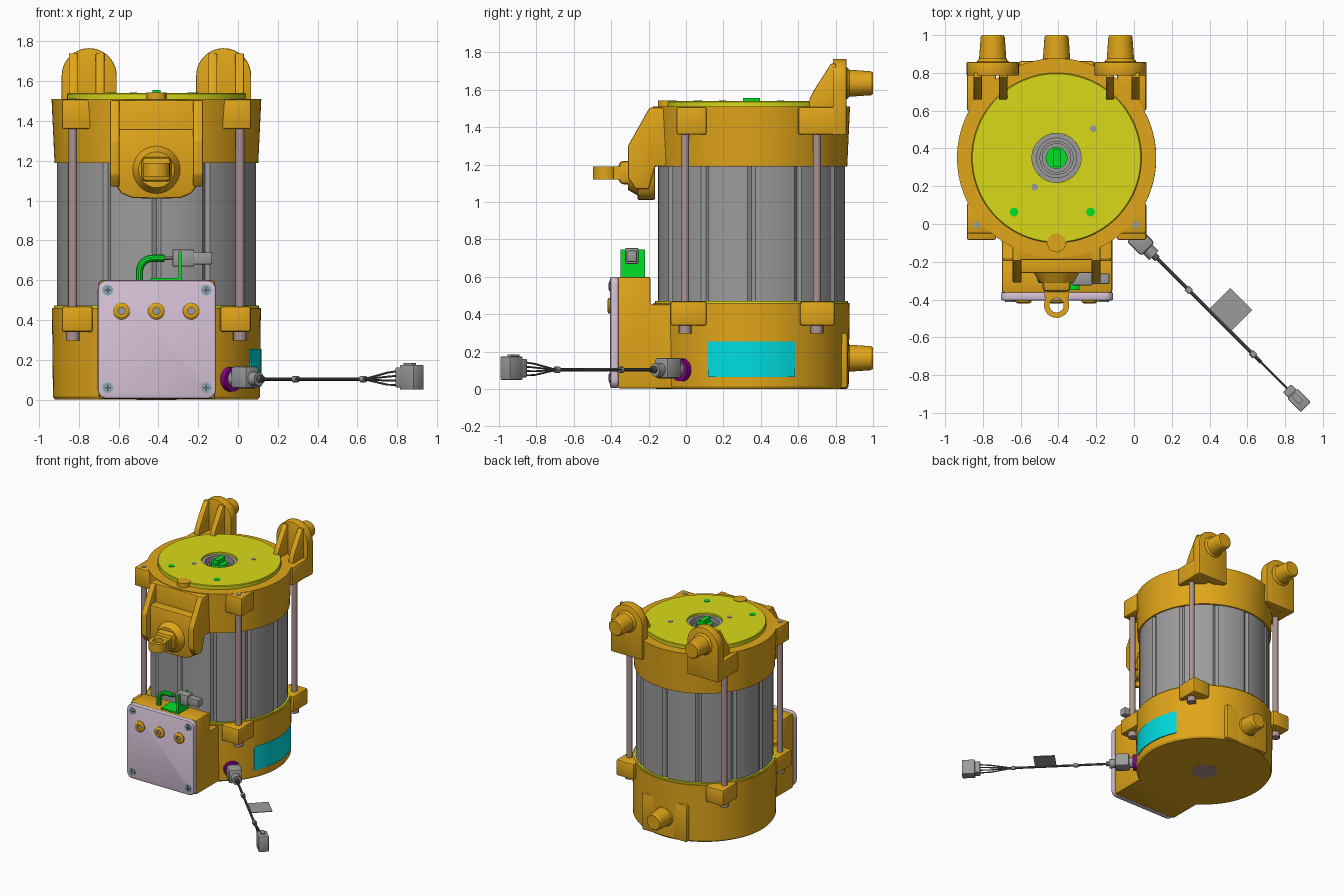
import bpy, bmesh, math
from mathutils import Vector, Matrix

if "Cube" in bpy.data.objects:
    bpy.data.objects.remove(bpy.data.objects["Cube"])

CX, CY = -0.41, 0.35          # main motor axis
S = math.sqrt(0.5)


def mat(name, r, g, b):
    m = bpy.data.materials.new(name)
    m.diffuse_color = (r, g, b, 1)
    m.use_nodes = True
    m.node_tree.nodes["Principled BSDF"].inputs["Base Color"].default_value = m.diffuse_color
    return m


ORANGE = mat("orange", 0.75, 0.38, 0.01)
YELLOW = mat("yellow", 0.70, 0.70, 0.01)
PINK = mat("pink", 0.68, 0.54, 0.68)
GREEN = mat("green", 0.0, 0.75, 0.02)
CYAN = mat("cyan", 0.0, 0.72, 0.75)
PURPLE = mat("purple", 0.25, 0.0, 0.25)
ROD = mat("rod", 0.42, 0.29, 0.28)
STEEL = mat("steel", 0.33, 0.33, 0.33)
DARK = mat("dark", 0.10, 0.10, 0.10)
SCREW = mat("screw", 0.25, 0.40, 0.48)


def finish(name, bm, m, bevel=0, seg=2):
    bmesh.ops.remove_doubles(bm, verts=bm.verts, dist=1e-5)
    bmesh.ops.recalc_face_normals(bm, faces=bm.faces)
    if bevel:
        edges = [e for e in bm.edges if e.calc_face_angle(0) > 0.5]
        bmesh.ops.bevel(bm, geom=edges, offset=bevel, segments=seg, profile=0.5, affect='EDGES')
    me = bpy.data.meshes.new(name)
    bm.to_mesh(me)
    bm.free()
    ob = bpy.data.objects.new(name, me)
    bpy.context.collection.objects.link(ob)
    if m:
        me.materials.append(m)
    return ob


def prism(name, pts, axis, lo, hi, m, bevel=0):
    put = {'x': lambda a, b, t: (t, a, b), 'y': lambda a, b, t: (a, t, b), 'z': lambda a, b, t: (a, b, t)}[axis]
    bm = bmesh.new()
    A = [bm.verts.new(put(a, b, lo)) for a, b in pts]
    B = [bm.verts.new(put(a, b, hi)) for a, b in pts]
    bm.faces.new(A)
    bm.faces.new(B[::-1])
    for i in range(len(pts)):
        j = (i + 1) % len(pts)
        bm.faces.new((A[i], A[j], B[j], B[i]))
    return finish(name, bm, m, bevel)


def box(name, c, size, m, bevel=0, rot=0):
    bm = bmesh.new()
    bmesh.ops.create_cube(bm, size=1, matrix=Matrix.Translation(c) @ Matrix.Rotation(rot, 4, 'Z')
                          @ Matrix.Diagonal((*size, 1)))
    return finish(name, bm, m, bevel)


def span(name, x, y, z, m, bevel=0):
    return box(name, [(a + b) / 2 for a, b in (x, y, z)], [b - a for a, b in (x, y, z)], m, bevel)


def lathe(name, prof, origin, m, axis=(0, 0, 1), seg=32, closed=False):
    rot = Vector((0, 0, 1)).rotation_difference(Vector(axis)).to_matrix().to_4x4()
    M = Matrix.Translation(origin) @ rot
    bm = bmesh.new()
    rings = [[bm.verts.new(M @ Vector((r * math.cos(2 * math.pi * i / seg), r * math.sin(2 * math.pi * i / seg), h)))
              for i in range(seg)] for r, h in prof]
    pairs = list(zip(rings, rings[1:])) + ([(rings[-1], rings[0])] if closed else [])
    for a, b in pairs:
        for i in range(seg):
            j = (i + 1) % seg
            bm.faces.new((a[i], a[j], b[j], b[i]))
    return finish(name, bm, m)


def rod(name, p, q, r, m, seg=20):
    d = Vector(q) - Vector(p)
    return lathe(name, [(0, 0), (r, 0), (r, d.length), (0, d.length)], p, m, d, seg)


def tube(name, pts, r, m):
    cu = bpy.data.curves.new(name, 'CURVE')
    cu.dimensions = '3D'
    cu.bevel_depth, cu.bevel_resolution, cu.use_fill_caps = r, 3, True
    sp = cu.splines.new('POLY')
    sp.points.add(len(pts) - 1)
    for p, c in zip(sp.points, pts):
        p.co = (*c, 1)
    cu.materials.append(m)
    ob = bpy.data.objects.new(name, cu)
    bpy.context.collection.objects.link(ob)


# main housings and slotted stator
lathe("lower_housing", [(0, 0), (0.51, 0), (0.52, 0.015), (0.525, 0.46), (0, 0.46)], (CX, CY, 0), ORANGE, seg=96)
lathe("lower_rim_seal", [(0.49, 0.45), (0.515, 0.45), (0.515, 0.472), (0.49, 0.472)], (CX, CY, 0), YELLOW, seg=96, closed=True)
lathe("upper_housing", [(0, 1.19), (0.512, 1.19), (0.527, 1.51), (0.13, 1.51), (0.13, 1.42), (0, 1.42)],
      (CX, CY, 0), ORANGE, seg=96)
ring = []
for i in range(144):
    r, a = (0.486 if i % 12 == 0 else 0.5), math.radians(2.5 * i)
    ring.append((CX + r * math.cos(a), CY + r * math.sin(a)))
prism("stator", ring, 'z', 0.44, 1.2, STEEL)
lathe("bottom_cap", [(0, 0.01), (0.1, 0.01), (0.1, -0.001), (0, -0.001)], (CX, CY, 0), ROD)

# top plate, bearing, shaft and plugs
lathe("top_plate", [(0.13, 1.5), (0.45, 1.5), (0.45, 1.535), (0.445, 1.54), (0.13, 1.54)], (CX, CY, 0), YELLOW, seg=96, closed=True)
lathe("bearing", [(0, 1.43), (0.075, 1.43), (0.075, 1.49), (0.09, 1.49), (0.09, 1.475), (0.105, 1.475),
                  (0.105, 1.525), (0.13, 1.525), (0.13, 1.41), (0, 1.41)], (CX, CY, 0), STEEL, seg=48)
rod("shaft", (CX, CY, 1.42), (CX, CY, 1.52), 0.058, GREEN)
span("shaft_key", (CX - 0.02, CX + 0.02), (CY - 0.045, CY + 0.045), (1.51, 1.555), GREEN)
for x in (-0.635, -0.23):
    rod("plate_plug", (x, 0.063, 1.53), (x, 0.063, 1.544), 0.023, GREEN)
for x, y in ((-0.215, 0.505), (-0.525, 0.195)):
    rod("plate_screw", (x, y, 1.53), (x, y, 1.543), 0.018, STEEL)
rod("front_key_boss", (CX, -0.1, 1.5), (CX, -0.1, 1.543), 0.05, ORANGE)

# corner lugs, tie rods and nuts
for s in (-1, 1):
    xo, xi, xr = CX + s * 0.475, CX + s * 0.32, CX + s * 0.42
    xs = (min(xo, xi), max(xo, xi))
    for y, up, low in ((-0.005, (-0.05, 0.11), (-0.085, 0.11)), (0.70, (0.6, 0.855), (0.61, 0.795))):
        span("upper_lug", xs, up, (1.36, 1.508), ORANGE, 0.01)
        span("lower_lug", xs, low, (0.34, 0.468), ORANGE, 0.012)
        rod("tie_rod", (xr, y, 0.33), (xr, y, 1.4), 0.022, ROD)
        rod("tie_nut", (xr, y, 0.298), (xr, y, 0.345), 0.034, ROD, 16)
        rod("rod_end", (xr, y, 1.5), (xr, y, 1.512), 0.018, STEEL)

# tapered mounting pins: two upper ears and one low pad
PIN = [(0, -0.02), (0.085, -0.02), (0.085, 0), (0.072, 0.015), (0.064, 0.13), (0.056, 0.14), (0, 0.14)]
for s in (-1, 1):
    ex = CX + s * 0.338
    arc = [(ex + 0.138 * math.cos(math.pi * i / 20), 1.628 + 0.138 * math.sin(math.pi * i / 20)) for i in range(21)]
    prism("rear_ear", [(ex - 0.138, 1.36), (ex + 0.138, 1.36)] + arc, 'y', 0.785, 0.858, ORANGE, 0.006)
    for dx in (-0.08, 0.055):
        prism("ear_rib", [(0.8, 1.45), (0.655, 1.45), (0.66, 1.55), (0.685, 1.6), (0.775, 1.74), (0.8, 1.74)],
              'x', ex - s * dx - 0.022, ex - s * dx + 0.022, ORANGE, 0.006)
    lathe("rear_pin", PIN, (ex, 0.86, 1.635), ORANGE, (0, 1, 0))
span("low_pin_pad", (CX - 0.2, CX + 0.2), (0.6, 0.863), (0.004, 0.3), ORANGE, 0.012)
lathe("low_rear_pin", PIN, (CX, 0.86, 0.165), ORANGE, (0, 1, 0))

# front hanging bracket with eye
half = [(0.0, 1.01), (0.12, 1.013), (0.175, 1.035), (0.208, 1.08), (0.226, 1.15), (0.232, 1.36)]
outline = [(CX + x, z) for x, z in half] + [(CX - x, z) for x, z in half[:0:-1]]
prism("front_bracket_plate", outline, 'y', -0.26, -0.165, ORANGE, 0.012)
span("front_bracket_back", (CX - 0.2, CX + 0.2), (-0.19, 0.0), (1.2, 1.505), ORANGE, 0.01)
for s in (-1, 1):
    a, b = sorted((CX + s * 0.185, CX + s * 0.233))
    prism("front_bracket_rib", [(-0.05, 1.505), (-0.195, 1.505), (-0.215, 1.47), (-0.31, 1.3), (-0.31, 1.13),
                                (-0.27, 1.07), (-0.2, 1.07), (-0.165, 1.19), (-0.05, 1.19)], 'x', a, b, ORANGE, 0.008)
lathe("eye_boss_base", [(0, 0), (0.125, 0), (0.09, 0.06), (0, 0.06)], (CX, -0.25, 1.155), ORANGE, (0, -1, 0))
span("eye_boss", (CX - 0.075, CX + 0.075), (-0.36, -0.2), (1.095, 1.22), ORANGE, 0.025)
span("eye_neck", (CX - 0.065, CX + 0.065), (-0.388, -0.3), (1.12, 1.19), ORANGE)
lathe("eye_ring", [(0.038, -0.035), (0.067, -0.035), (0.067, 0.035), (0.038, 0.035)], (CX, -0.43, 1.155), ORANGE, closed=True)

# terminal box, cover, screws and glands
prism("terminal_box", [(-0.365, 0.003), (0.3, 0.003), (0.3, 0.452), (-0.19, 0.452), (-0.19, 0.6), (-0.365, 0.6)],
      'x', -0.7, -0.115, ORANGE, 0.012)
cover = []
for cx, cz, a0 in ((-0.155, 0.555, 0), (-0.66, 0.555, 90), (-0.66, 0.05, 180), (-0.155, 0.05, 270)):
    cover += [(cx + 0.045 * math.cos(math.radians(a0 + 15 * k)), cz + 0.045 * math.sin(math.radians(a0 + 15 * k)))
              for k in range(7)]
prism("box_cover", cover, 'y', -0.405, -0.36, PINK, 0.01)
for x in (-0.655, -0.16):
    for z in (0.06, 0.55):
        rod("cover_screw", (x, -0.4, z), (x, -0.412, z), 0.027, SCREW)
        for sz in ((0.034, 0.004, 0.007), (0.007, 0.004, 0.034)):
            box("screw_slot", (x, -0.412, z), sz, DARK)
for x in (-0.585, -0.41, -0.235):
    lathe("cable_gland", [(0.018, 0), (0.042, 0), (0.042, 0.01), (0.03, 0.018), (0.018, 0.018)],
          (x, -0.403, 0.445), ORANGE, (0, -1, 0), closed=True)
    rod("gland_core", (x, -0.4, 0.445), (x, -0.41, 0.445), 0.019, STEEL)

# small cable and plug on top of the box
bend = [(-0.43 - 0.065 * math.cos(math.radians(15 * k)), -0.295, 0.645 + 0.065 * math.sin(math.radians(15 * k))) for k in range(7)]
tube("box_cable_sleeve", [(-0.495, -0.295, 0.59)] + bend + [(-0.37, -0.295, 0.71)], 0.018, GREEN)
tube("box_cable_wire", [(-0.38, -0.295, 0.71), (-0.3, -0.295, 0.71)], 0.01, STEEL)
span("plug_holder_base", (-0.44, -0.285), (-0.35, -0.22), (0.595, 0.612), GREEN)
span("plug_holder", (-0.3, -0.285), (-0.35, -0.22), (0.6, 0.745), GREEN)
span("box_plug", (-0.33, -0.22), (-0.325, -0.255), (0.668, 0.755), STEEL, 0.008)
span("box_plug_tip", (-0.225, -0.13), (-0.318, -0.262), (0.68, 0.74), STEEL, 0.006)

# side label on the lower housing
arc = [math.radians(-26 + 4 * k) for k in range(14)]
prism("side_label", [(CX + 0.528 * math.cos(a), CY + 0.528 * math.sin(a)) for a in arc] +
      [(CX + 0.51 * math.cos(a), CY + 0.51 * math.sin(a)) for a in arc[::-1]], 'z', 0.065, 0.255, CYAN)


# speed sensor with lead, running radially outwards at 45 degrees
def out(d, z=0.103, side=0):
    return (CX + S * (d + side), CY - S * (d - side), z)


Q = -math.pi / 4
rod("sensor_flange", out(0.48), out(0.548), 0.062, PURPLE)
rod("sensor_neck", out(0.54), out(0.6), 0.04, STEEL)
box("sensor_body", out(0.63, 0.112), (0.11, 0.1, 0.11), STEEL, 0.015, Q)
rod("sensor_outlet", out(0.67), out(0.73), 0.035, STEEL)
rod("sensor_boot", out(0.72), out(0.755), 0.018, DARK)
tube("sensor_lead", [out(0.7), out(1.53)], 0.009, DARK)
for d in (0.99, 1.47):
    rod("lead_clip", out(d - 0.015), out(d + 0.015), 0.017, STEEL, 12)
box("lead_tag", out(1.22, 0.105, 0.08), (0.165, 0.165, 0.004), STEEL, 0, Q)
for k in (-1.5, -0.5, 0.5, 1.5):
    tube("lead_strand", [out(1.5, 0.103 + 0.003 * k), out(1.64, 0.105 + 0.02 * k), out(1.75, 0.11 + 0.025 * k)], 0.005, DARK)
box("lead_plug_rear", out(1.75, 0.112), (0.05, 0.06, 0.10), STEEL, 0.006, Q)
box("lead_plug", out(1.815, 0.112), (0.1, 0.075, 0.125), STEEL, 0.006, Q)
box("lead_plug_latch", out(1.8, 0.178), (0.06, 0.03, 0.014), STEEL, 0, Q)

# convert tubes to meshes and shade smooth with sharp edges kept
for ob in bpy.data.objects:
    ob.select_set(True)
    bpy.context.view_layer.objects.active = ob
bpy.ops.object.convert(target='MESH')
bpy.ops.object.shade_smooth_by_angle(angle=math.radians(30))
